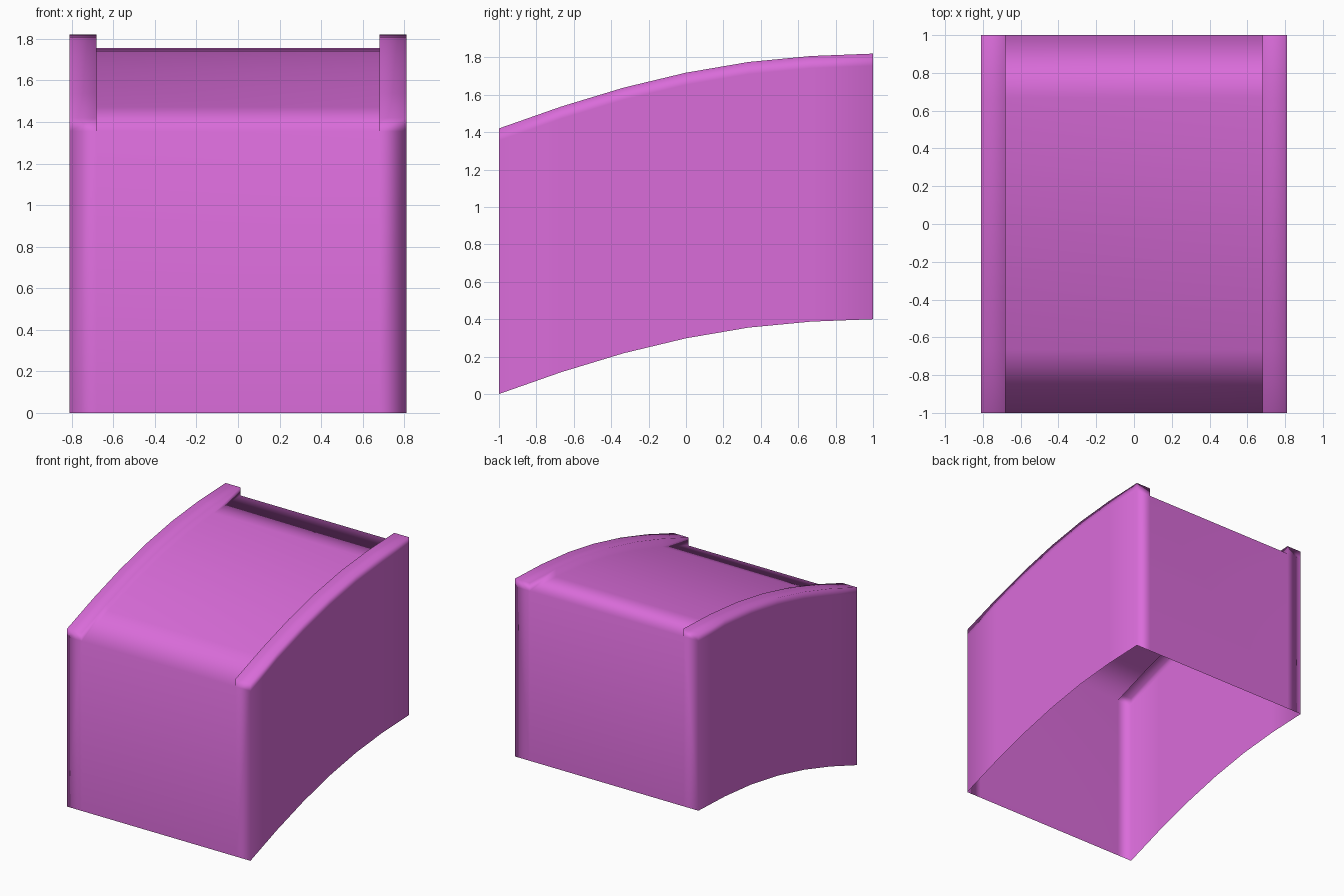
import bpy, bmesh

cube = bpy.data.objects.get("Cube")
if cube:
    bpy.data.objects.remove(cube, do_unlink=True)

# Single flat colour
orchid = bpy.data.materials.new("orchid")
orchid.use_nodes = True
colour = (0.70, 0.15, 0.70, 1)
orchid.diffuse_color = colour
orchid.node_tree.nodes["Principled BSDF"].inputs["Base Color"].default_value = colour

HALF_WIDTH = 0.81    # outer side of the rails
RAIL_INNER = 0.68    # inner side of the rails
RAIL_TOP = 1.42
PANEL_TOP = 1.355

# Arched path: lift of the section at evenly spaced stations, front to back
lifts = [0, 0.117, 0.218, 0.298, 0.355, 0.387, 0.40]

# Half cross-section from the lower edge up over the rail to the panel
half = [(HALF_WIDTH, 0), (HALF_WIDTH, PANEL_TOP), (HALF_WIDTH, RAIL_TOP),
        (RAIL_INNER, RAIL_TOP), (RAIL_INNER, PANEL_TOP)]
section = half + [(-x, z) for x, z in reversed(half)]

bm = bmesh.new()
rings = []
for i, lift in enumerate(lifts):
    y = -1 + 2 * i / (len(lifts) - 1)
    rings.append([bm.verts.new((x, y, z + lift)) for x, z in section])

# Side walls, rails and sunken top panel (underside stays open)
for a, b in zip(rings, rings[1:]):
    for j in range(len(section) - 1):
        bm.faces.new((a[j], a[j + 1], b[j + 1], b[j]))


# End walls: a tall centre, two narrow columns and the rail ends
def end_wall(ring):
    low_l = bm.verts.new((RAIL_INNER, ring[0].co.y, ring[0].co.z))
    low_r = bm.verts.new((-RAIL_INNER, ring[0].co.y, ring[0].co.z))
    bm.faces.new((low_r, low_l, ring[4], ring[5]))
    bm.faces.new((low_l, ring[0], ring[1], ring[4]))
    bm.faces.new((ring[9], low_r, ring[5], ring[8]))
    bm.faces.new((ring[4], ring[1], ring[2], ring[3]))
    bm.faces.new((ring[8], ring[5], ring[6], ring[7]))


end_wall(rings[0])
end_wall(rings[-1])
bmesh.ops.recalc_face_normals(bm, faces=bm.faces)

# Make sure the open shell faces outward
bm.normal_update()
if max(bm.faces, key=lambda f: f.calc_center_median().z).normal.z < 0:
    bmesh.ops.reverse_faces(bm, faces=bm.faces)

for face in bm.faces:
    face.smooth = True

mesh = bpy.data.meshes.new("arched_cover")
bm.to_mesh(mesh)
bm.free()
mesh.materials.append(orchid)
cover = bpy.data.objects.new("arched_cover", mesh)
bpy.context.collection.objects.link(cover)

# Soft shading that favours the large faces
cover.modifiers.new("soft_normals", "WEIGHTED_NORMAL")
